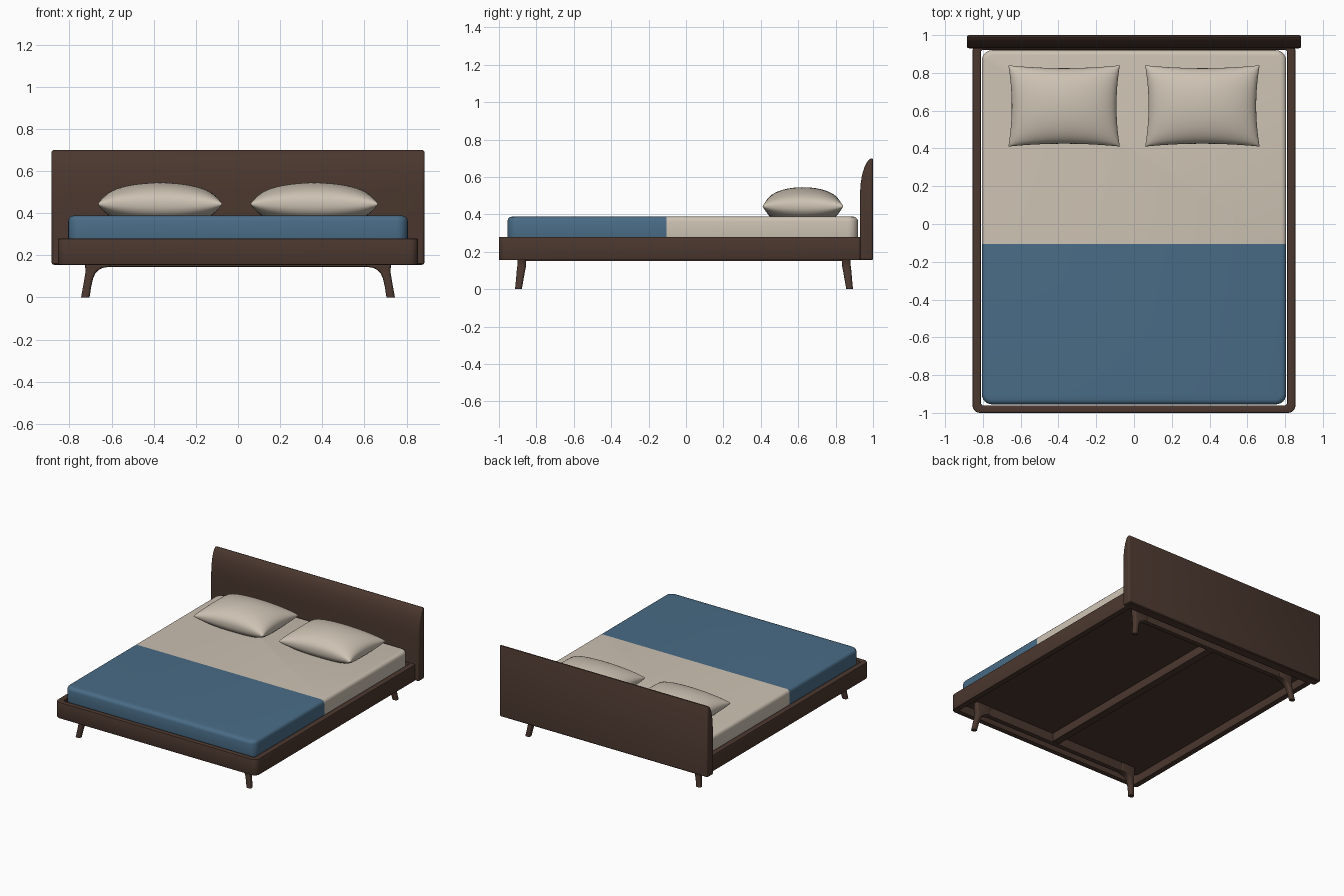
import bpy, bmesh, math

if "Cube" in bpy.data.objects:
    bpy.data.objects.remove(bpy.data.objects["Cube"])


def material(name, rgb):
    m = bpy.data.materials.new(name)
    m.diffuse_color = (*rgb, 1)
    m.use_nodes = True
    m.node_tree.nodes["Principled BSDF"].inputs["Base Color"].default_value = m.diffuse_color
    return m


WOOD = material("walnut brown", (0.070, 0.039, 0.028))
CREAM = material("cream linen", (0.61, 0.54, 0.45))
BLUE = material("blue blanket", (0.067, 0.150, 0.240))


def finish(name, bm, mats, bevel=0, segments=3):
    bmesh.ops.recalc_face_normals(bm, faces=bm.faces)
    me = bpy.data.meshes.new(name)
    bm.to_mesh(me)
    bm.free()
    ob = bpy.data.objects.new(name, me)
    bpy.context.collection.objects.link(ob)
    for m in mats:
        me.materials.append(m)
    bpy.ops.object.select_all(action='DESELECT')
    ob.select_set(True)
    bpy.context.view_layer.objects.active = ob
    if bevel:
        b = ob.modifiers.new("bevel", 'BEVEL')
        b.width, b.segments, b.limit_method = bevel, segments, 'ANGLE'
        b.angle_limit = math.radians(40)
        bpy.ops.object.modifier_apply(modifier="bevel")
    bpy.ops.object.shade_smooth_by_angle(angle=math.radians(40))
    return ob


def rounded(x0, x1, y0, y1, r, n=6):
    """Outline of a rectangle with rounded corners."""
    pts = []
    for k, (cx, cy) in enumerate([(x1 - r, y1 - r), (x0 + r, y1 - r),
                                  (x0 + r, y0 + r), (x1 - r, y0 + r)]):
        for i in range(n + 1):
            a = math.pi / 2 * (k + i / n)
            pts.append((cx + r * math.cos(a), cy + r * math.sin(a)))
    return pts


def loft(bm, rings, cap=True, closed=False):
    """Skin a list of equal point rings."""
    vs = [[bm.verts.new(p) for p in ring] for ring in rings]
    n = len(vs[0])
    for k in range(len(vs) if closed else len(vs) - 1):
        a, b = vs[k], vs[(k + 1) % len(vs)]
        for i in range(n):
            j = (i + 1) % n
            bm.faces.new((a[i], a[j], b[j], b[i]))
    if cap and not closed:
        bm.faces.new(vs[0])
        bm.faces.new(vs[-1])


def at(outline, z):
    return [(x, y, z) for x, y in outline]


def block(name, x0, x1, y0, y1, z0, z1, r, mat, bevel):
    bm = bmesh.new()
    o = rounded(x0, x1, y0, y1, r)
    loft(bm, [at(o, z0), at(o, z1)])
    return finish(name, bm, [mat], bevel)


# Bed frame: rail ring with rounded outer corners
outer = rounded(-0.855, 0.855, -1.0, 0.955, 0.04)
inner = rounded(-0.81, 0.81, -0.96, 0.922, 0.012)
bm = bmesh.new()
loft(bm, [at(outer, 0.155), at(outer, 0.28), at(inner, 0.28), at(inner, 0.155)],
     closed=True)
finish("frame_rails", bm, [WOOD], 0.006, 2)

# Headboard: side profile with a curved front top, extruded across, rounded ends
profile = [(0.936, 0.155), (0.93, 0.161), (0.93, 0.50), (0.933, 0.56), (0.941, 0.61),
           (0.953, 0.65), (0.968, 0.68), (0.98, 0.694), (0.99, 0.70), (0.997, 0.698),
           (1.0, 0.692), (1.0, 0.161), (0.994, 0.155)]
ends = [(0.885, 0.012), (0.884, 0.007), (0.880, 0.002), (0.873, 0.0)]
bm = bmesh.new()
loft(bm, [[(s * x, 0.965 + (y - 0.965) * (1 - d / 0.035),
            0.4275 + (z - 0.4275) * (1 - d / 0.2725)) for y, z in profile]
          for s, row in ((-1, ends), (1, ends[::-1])) for x, d in row])
finish("headboard", bm, [WOOD])

# Base panel, centre beam and cross bars
PANEL = 0.215
block("base_panel", -0.806, 0.806, -0.955, 0.92, PANEL, 0.25, 0.055, WOOD, 0)
block("centre_beam", -0.03, 0.03, -0.88, 0.86, 0.150, PANEL + 0.005, 0.005, WOOD, 0.004)
for name, y in (("front_cross_bar", -0.878), ("rear_cross_bar", 0.857)):
    block(name, -0.71, 0.71, y - 0.02, y + 0.02, 0.145, PANEL + 0.005, 0.005, WOOD, 0.006)

# Legs: tapered, splayed, flaring inwards into the cross bar
# (height, inner x, outer x, distance out in y, half depth)
sections = [(0.0, 0.705, 0.745, 0.018, 0.018), (0.05, 0.697, 0.736, 0.011, 0.020),
            (0.09, 0.688, 0.729, 0.006, 0.022), (0.115, 0.677, 0.725, 0.002, 0.023),
            (0.13, 0.662, 0.724, 0.0, 0.023), (0.14, 0.642, 0.725, 0.0, 0.023),
            (0.147, 0.605, 0.727, 0.0, 0.023), (PANEL, 0.60, 0.73, 0.0, 0.023)]
for end, ys, yc in (("front", -1, -0.878), ("rear", 1, 0.857)):
    for side, xs in (("left", -1), ("right", 1)):
        bm = bmesh.new()
        rings = []
        for z, xi, xo, dy, h in sections:
            y = yc + ys * dy
            rings.append([(xs * px, py, z)
                          for px, py in rounded(xi, xo, y - h, y + h, 0.014, 4)])
        loft(bm, rings)
        finish(f"{end}_{side}_leg", bm, [WOOD])

# Mattress, with the blanket colour on the foot half
mattress = block("mattress", -0.806, 0.806, -0.955, 0.92, 0.24, 0.388, 0.055, CREAM, 0.025)
me = mattress.data
me.materials.append(BLUE)
bm = bmesh.new()
bm.from_mesh(me)
bmesh.ops.bisect_plane(bm, geom=bm.verts[:] + bm.edges[:] + bm.faces[:],
                       plane_co=(0, -0.105, 0), plane_no=(0, 1, 0))
for f in bm.faces:
    f.material_index = 1 if f.calc_center_median().y < -0.105 else 0
bm.to_mesh(me)
bm.free()


# Pillows: puffed grids with pinched corners, resting flat on the mattress
def pillow(name, cx, cy, a, b, n=36):
    bm = bmesh.new()
    steps = [math.sin(math.pi / 2 * (2 * i / n - 1)) for i in range(n + 1)]
    for s in (1, -1):
        grid = []
        for u in steps:
            row = []
            for v in steps:
                x = cx + a * u * (1 - 0.06 * (1 - v * v))
                y = cy + b * v * (1 - 0.07 * (1 - u * u))
                puff = max(0, (1 - u * u) * (1 - v * v)) ** 0.42
                z = 0.443 + s * 0.102 * puff
                row.append(bm.verts.new((x, y, max(z, 0.384))))
            grid.append(row)
        for i in range(n):
            for j in range(n):
                bm.faces.new((grid[i][j], grid[i + 1][j],
                              grid[i + 1][j + 1], grid[i][j + 1]))
    bmesh.ops.remove_doubles(bm, verts=bm.verts, dist=0.0002)
    ob = finish(name, bm, [CREAM])
    ob.data.shade_smooth()


pillow("left_pillow", -0.37, 0.625, 0.295, 0.215)
pillow("right_pillow", 0.362, 0.625, 0.303, 0.215)
